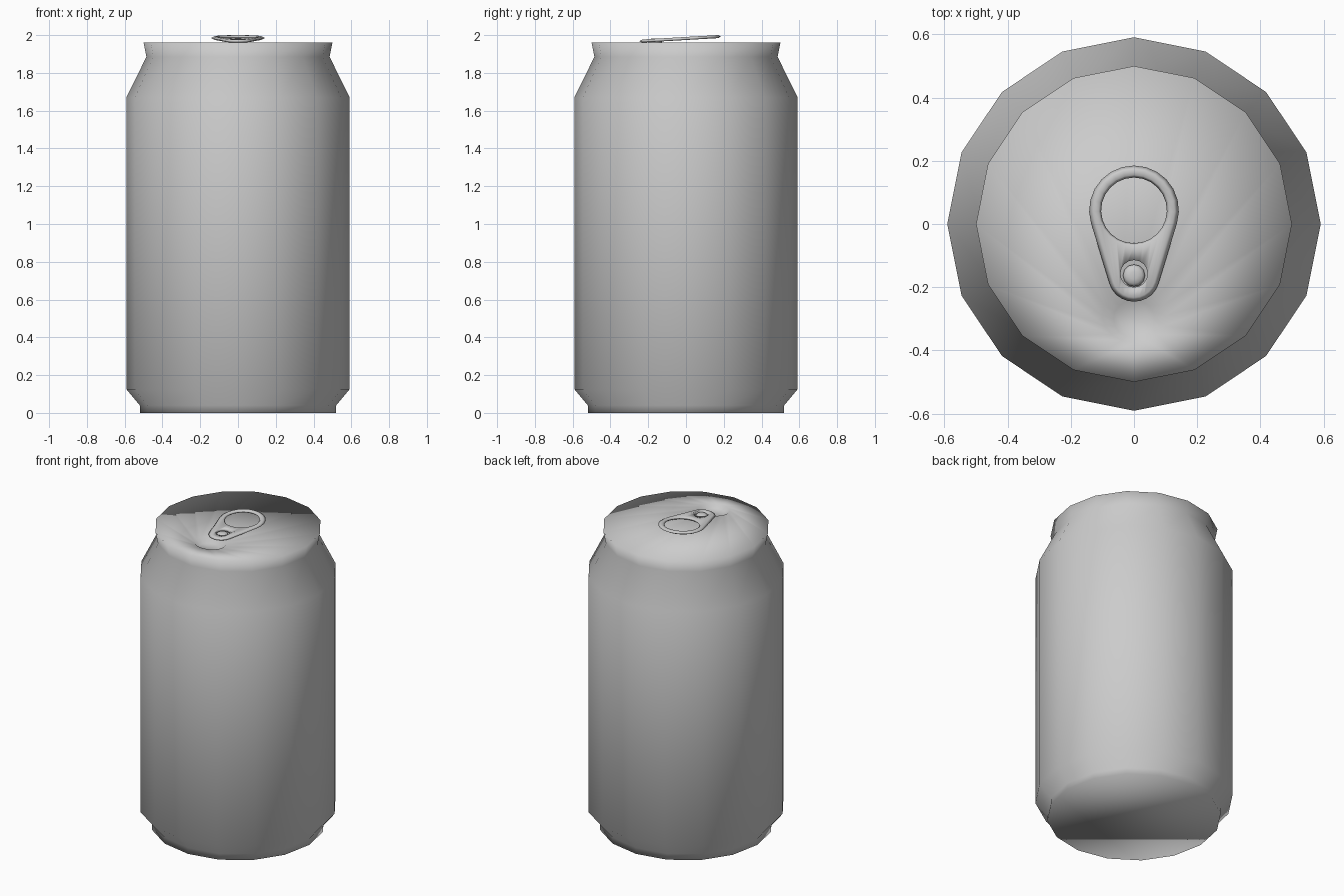
import bpy, bmesh
from math import sin, cos, tau, radians

if "Cube" in bpy.data.objects:
    bpy.data.objects.remove(bpy.data.objects["Cube"])

TOP = 1.96


def ring(bm, n, rx, ry, z, cy=0.0):
    return [bm.verts.new((rx * cos(tau * i / n), cy + ry * sin(tau * i / n), z)) for i in range(n)]


def bridge(bm, a, b):
    n = len(a)
    for i in range(n):
        bm.faces.new((a[i], a[(i + 1) % n], b[(i + 1) % n], b[i]))


def finish(bm, name):
    bmesh.ops.recalc_face_normals(bm, faces=bm.faces[:])
    for f in bm.faces:
        f.smooth = True
    mesh = bpy.data.meshes.new(name)
    bm.to_mesh(mesh)
    bm.free()
    obj = bpy.data.objects.new(name, mesh)
    bpy.context.collection.objects.link(obj)
    return obj


# can body: lathed 16-sided shell, flat lid running into a shallow finger well
bm = bmesh.new()
profile = [(0.52, 0), (0.52, 0.04), (0.591, 0.125), (0.591, 1.67), (0.485, 1.885), (0.50, TOP)]
rings = [ring(bm, 16, r, r, z) for r, z in profile]
rings += [ring(bm, 16, 0.10, 0.085, TOP, -0.29),
          ring(bm, 16, 0.065, 0.06, TOP - 0.025, -0.30)]
for a, b in zip(rings, rings[1:]):
    bridge(bm, a, b)
bm.faces.new(rings[0][::-1])
bm.faces.new(rings[-1])
finish(bm, "can_body")


# pull tab: tapered loop around a finger hole, tilted up at the back
def tab_z(y):
    return 1.968 + 0.058 * (y + 0.245)


lo, hi = -17, 197
arc = [(0.043, 0.142, lo + (hi - lo) * i / 14) for i in range(15)]
arc += [(-0.165, 0.081, hi + (343 - hi) * i / 10) for i in range(11)]


def tab_loop(bm, inset, dz, hole=False):
    loop = []
    for cy, r, deg in arc:
        if hole:
            cy, r = 0.043, 0.104
        a = radians(deg)
        x, y = (r - inset) * cos(a), cy + (r - inset) * sin(a)
        loop.append(bm.verts.new((x, y, tab_z(y) + dz)))
    return loop


bm = bmesh.new()
loops = [tab_loop(bm, 0, 0), tab_loop(bm, 0.014, 0.008), tab_loop(bm, -0.008, 0.008, True),
         tab_loop(bm, 0, 0, True), tab_loop(bm, -0.008, -0.008, True), tab_loop(bm, 0.014, -0.008)]
for i in range(6):
    bridge(bm, loops[i], loops[(i + 1) % 6])
tab = finish(bm, "pull_tab")

# rivet hole through the tab
bm = bmesh.new()
low, high = ring(bm, 16, 0.043, 0.043, 1.9, -0.157), ring(bm, 16, 0.043, 0.043, 2.1, -0.157)
bridge(bm, low, high)
bm.faces.new(low[::-1])
bm.faces.new(high)
cutter = finish(bm, "rivet_hole_cutter")
cutter.hide_render = True
cutter.hide_set(True)
cut = tab.modifiers.new("rivet_hole", 'BOOLEAN')
cut.operation, cut.object, cut.solver = 'DIFFERENCE', cutter, 'EXACT'

# rivet: short domed post joining tab and lid
bm = bmesh.new()
post = [ring(bm, 12, r, r, z, -0.163) for r, z in
        [(0.035, TOP - 0.005), (0.035, 1.972), (0.026, 1.980), (0.012, 1.983)]]
for a, b in zip(post, post[1:]):
    bridge(bm, a, b)
bm.faces.new(post[0][::-1])
bm.faces.new(post[-1])
finish(bm, "rivet")
